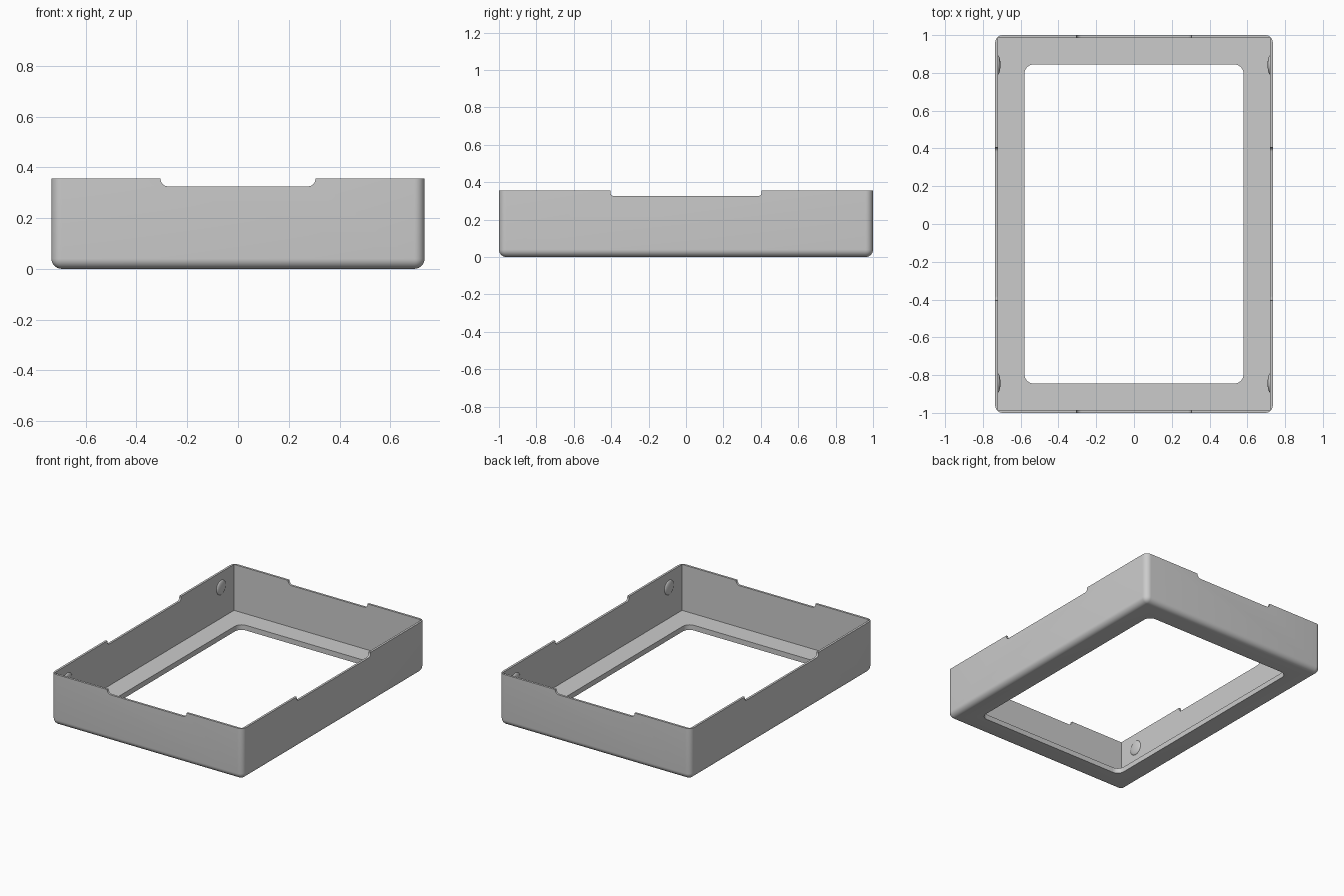
import bpy, bmesh, math
from mathutils import Matrix

if "Cube" in bpy.data.objects:
    bpy.data.objects.remove(bpy.data.objects["Cube"], do_unlink=True)

HX, HY, H = 0.735, 1.0, 0.355      # outer half sizes and height
WALL, FLOOR = 0.015, 0.036         # wall and lip thickness
NOTCH_Z = 0.325

grey = bpy.data.materials.new("plain grey")
grey.use_nodes = True
grey.diffuse_color = (0.6, 0.6, 0.6, 1)
grey.node_tree.nodes["Principled BSDF"].inputs["Base Color"].default_value = (0.6, 0.6, 0.6, 1)


def add_object(name, bm):
    mesh = bpy.data.meshes.new(name)
    bm.to_mesh(mesh)
    bm.free()
    mesh.materials.append(grey)
    obj = bpy.data.objects.new(name, mesh)
    bpy.context.collection.objects.link(obj)
    return obj


def rounded_box(name, hx, hy, z0, z1, radius=0, rule=None, segments=8):
    """Box whose edges chosen by rule(edge direction, edge middle) are rounded."""
    bm = bmesh.new()
    bmesh.ops.create_cube(bm, size=1)
    for v in bm.verts:
        v.co = (v.co.x * 2 * hx, v.co.y * 2 * hy, z1 if v.co.z > 0 else z0)
    if rule:
        picked = []
        for e in bm.edges:
            a, b = e.verts[0].co, e.verts[1].co
            if rule((b - a).normalized(), (a + b) / 2):
                picked.append(e)
        bmesh.ops.bevel(bm, geom=picked, offset=radius, segments=segments,
                        profile=0.5, affect='EDGES')
    return add_object(name, bm)


def smooth(obj):
    bpy.ops.object.select_all(action='DESELECT')
    obj.select_set(True)
    bpy.context.view_layer.objects.active = obj
    bpy.ops.object.shade_smooth_by_angle(angle=math.radians(30))


# Tray body: rounded uprights and rounded underside
tray = rounded_box("tray_frame", HX, HY, 0, H, 0.04,
                   lambda d, m: abs(d.z) > 0.9 or m.z < 0.01)

# Cutters: square cavity, rounded window, shallow rim notches
cutters = [
    rounded_box("cavity_cutter", HX - WALL, HY - WALL, FLOOR, 1),
    rounded_box("window_cutter", 0.58, 0.845, -1, 1, 0.05, lambda d, m: abs(d.z) > 0.9),
    rounded_box("end_notch_cutter", 0.305, 1.2, NOTCH_Z, 1, 0.028,
                lambda d, m: abs(d.y) > 0.9 and m.z < H),
    rounded_box("side_notch_cutter", 1.2, 0.405, NOTCH_Z, 1, 0.022,
                lambda d, m: abs(d.x) > 0.9 and m.z < H),
]
for cutter in cutters:
    cutter.hide_render = True
    mod = tray.modifiers.new(cutter.name, 'BOOLEAN')
    mod.operation = 'DIFFERENCE'
    mod.solver = 'EXACT'
    mod.object = cutter

# Bake the cuts and drop the cutters
graph = bpy.context.evaluated_depsgraph_get()
cut_mesh = bpy.data.meshes.new_from_object(tray.evaluated_get(graph))
tray.modifiers.clear()
tray.data = cut_mesh
for cutter in cutters:
    bpy.data.objects.remove(cutter, do_unlink=True)
smooth(tray)

# Shallow round snap bumps on the inner side walls
for side, sx in (("left", 1), ("right", -1)):
    for end, sy in (("front", -1), ("back", 1)):
        bm = bmesh.new()
        bmesh.ops.create_uvsphere(bm, u_segments=32, v_segments=16, radius=1)
        bmesh.ops.transform(bm, verts=bm.verts,
                            matrix=Matrix.Diagonal((0.013, 0.05, 0.05, 1))
                            @ Matrix.Rotation(math.pi / 2, 4, 'Y'))
        bump = add_object(f"{end}_{side}_snap_bump", bm)
        bump.location = (sx * (HX - WALL), sy * 0.842, 0.25)
        smooth(bump)
